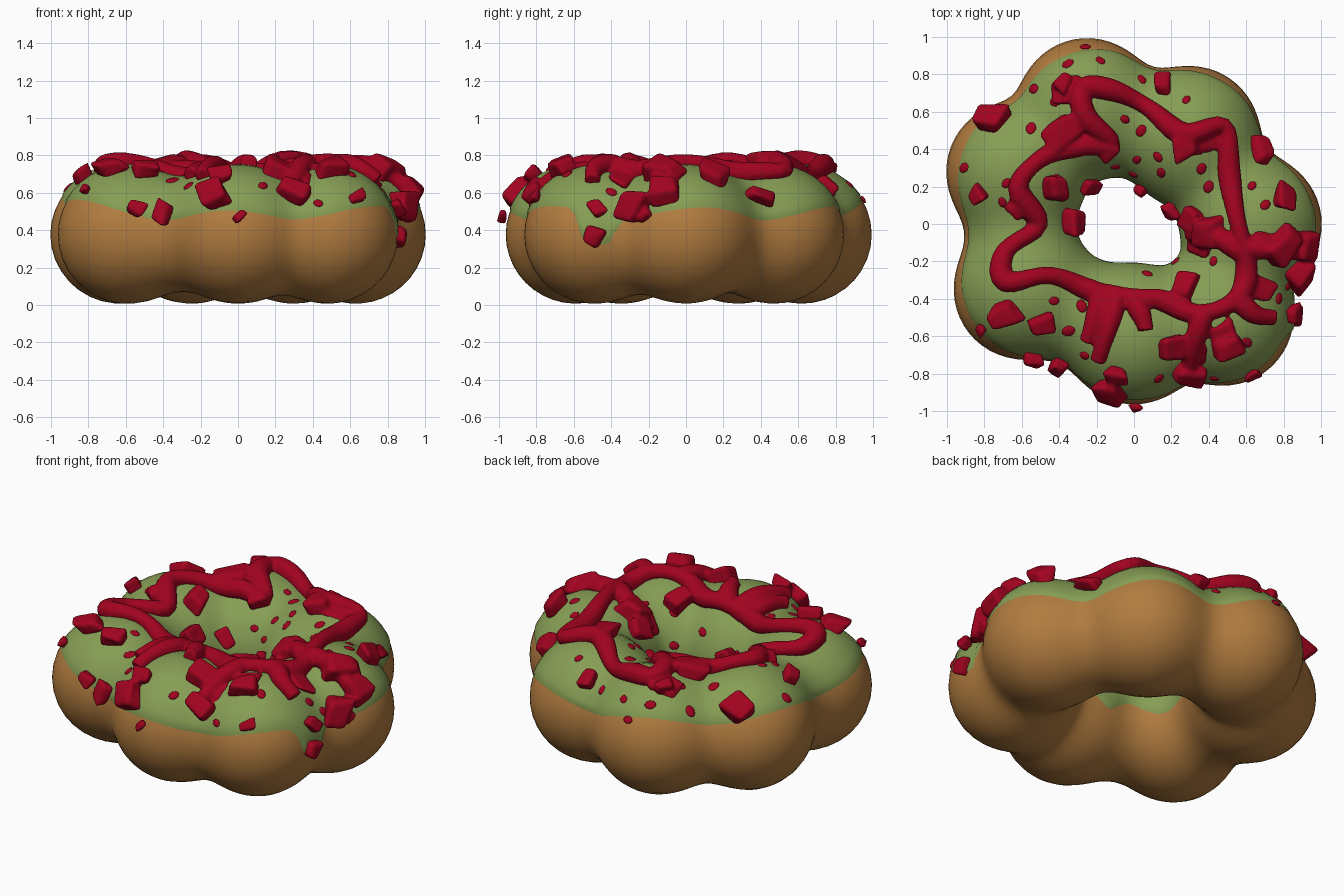
import bpy, bmesh, math, random
from mathutils import Vector, Matrix

if "Cube" in bpy.data.objects:
    bpy.data.objects.remove(bpy.data.objects["Cube"])
random.seed(4)

CZ = 0.376
LOBES = [(-.25, .62), (.3, .47), (.63, 0), (.48, -.49), (0, -.59), (-.59, -.35), (-.63, .28)]
C = [Vector((x, y, CZ)) for x, y in LOBES]
SEGS = [(C[i], C[(i + 1) % 7] - C[i]) for i in range(7)]


def mat(name, col):
    m = bpy.data.materials.new(name)
    m.diffuse_color = (*col, 1)
    m.use_nodes = True
    m.node_tree.nodes["Principled BSDF"].inputs["Base Color"].default_value = m.diffuse_color
    return m


DOUGH = mat("baked dough", (.44, .2, .05))
GREEN = mat("green icing", (.24, .34, .09))
RED = mat("red berry", (.36, .001, .014))


def sdf(p):
    """Smooth union of seven balls and the ring that joins them."""
    s = 0
    for a, d in SEGS:
        v = p - a
        h = min(1, max(0, v.dot(d) / d.length_squared))
        w = v - d * h
        w.z *= .96
        v.z *= 1.025
        s += math.exp(-(v.length - .37) / .03) + math.exp(-(w.length - .29) / .03)
    return -.03 * math.log(max(s, 1e-30))


def normal(p):
    e = .01
    return Vector([sdf(p + a) - sdf(p - a) for a in
                   (Vector((e, 0, 0)), Vector((0, e, 0)), Vector((0, 0, e)))]).normalized()


def surf(theta, phi):
    """Point where a ray from the ring centre line leaves the body."""
    u = Vector((math.cos(theta), math.sin(theta), 0))
    d = u * math.cos(phi) + Vector((0, 0, math.sin(phi)))
    lo, hi = 0, .52
    for _ in range(11):
        m = (lo + hi) / 2
        if sdf(u * .6 + Vector((0, 0, CZ)) + d * m) < 0:
            lo = m
        else:
            hi = m
    return u * .6 + Vector((0, 0, CZ)), d, lo


def on_top(x, y, z=None):
    """Drop a point on the body from above, or pull it in from the side."""
    p = Vector((x, y, .8 if z is None else z))
    while z is None and sdf(p) >= 0:
        p.z -= .01
        if p.z < .45:
            ring = Vector((x, y, 0)).normalized() * .6
            p.x += (ring.x - p.x) * .06
            p.y += (ring.y - p.y) * .06
            p.z = .8
    for _ in range(3):
        p = p - normal(p) * sdf(p)
    return p, normal(p)


def add_mesh(name, bm, m):
    bmesh.ops.recalc_face_normals(bm, faces=bm.faces)
    me = bpy.data.meshes.new(name)
    bm.to_mesh(me)
    me.materials.append(m)
    me.shade_smooth()
    ob = bpy.data.objects.new(name, me)
    bpy.context.collection.objects.link(ob)
    return ob


def loft(name, rows, m, wrap):
    bm = bmesh.new()
    vs = [[bm.verts.new(p) for p in r] for r in rows]
    n = len(rows[0])
    for i in range(len(vs)):
        a, b = vs[i], vs[(i + 1) % len(vs)]
        for j in range(n if wrap else n - 1):
            k = (j + 1) % n
            bm.faces.new((a[j], b[j], b[k], a[k]))
    return add_mesh(name, bm, m)


# Dough ring of seven fused balls, and the icing shell over it
NT = 140
dough, icing = [], []
for i in range(NT):
    th = 2 * math.pi * i / NT
    row = []
    for j in range(40):
        o, d, t = surf(th, 2 * math.pi * j / 40)
        row.append(o + d * t)
    dough.append(row)
    # icing edge height: higher at the back left, one drip at the right front
    deg = math.degrees(th)
    edge = .485 + .03 * math.cos(th - 2.2) + .015 * math.sin(7 * th + .5)
    edge -= .17 * math.exp(-(((deg - 331) / 6) ** 4))
    p0 = math.asin((edge - CZ) / .36)
    p1 = math.pi - math.asin((.31 + .03 * math.sin(5 * th) - CZ) / .33)
    row = []
    for j in range(25):
        o, d, t = surf(th, p0 + (p1 - p0) * j / 24)
        row.append(o + d * (t + (-.012 if j in (0, 24) else .007)))
    icing.append(row)
loft("dough_ring", dough, DOUGH, True)
loft("icing_shell", icing, GREEN, False)

berry = bmesh.new()   # ropes and chunks are gathered here, then fused


def add_part(me):
    berry.from_mesh(me)
    bpy.data.meshes.remove(me)


# Sauce ropes laid over the icing
def rope(pts, r, closed=False):
    n = len(pts)
    path = []
    V = [Vector(p) for p in pts]
    for i in range(n if closed else n - 1):
        g = (lambda k: V[k % n]) if closed else (lambda k: V[min(max(k, 0), n - 1)])
        a, b, c, d = g(i - 1), g(i), g(i + 1), g(i + 2)
        for s in range(5):
            t = s / 5
            path.append(.5 * (2 * b + (c - a) * t + (2 * a - 5 * b + 4 * c - d) * t * t
                              + (3 * b - a - 3 * c + d) * t ** 3))
    if not closed:
        path.append(V[-1])
    cu = bpy.data.curves.new("rope", 'CURVE')
    cu.dimensions = '3D'
    cu.bevel_depth = r
    cu.bevel_resolution = 3
    cu.use_fill_caps = True
    sp = cu.splines.new('POLY')
    sp.points.add(len(path) - 1)
    sp.use_cyclic_u = closed
    for k, q in enumerate(path):
        p, nn = on_top(q.x, q.y)
        sp.points[k].co = (*(p + nn * .022), 1)
        sp.points[k].radius = 1 + .15 * math.sin(k * .55)
    ob = bpy.data.objects.new("rope", cu)
    bpy.context.collection.objects.link(ob)
    add_part(bpy.data.meshes.new_from_object(ob.evaluated_get(bpy.context.evaluated_depsgraph_get())))
    bpy.data.objects.remove(ob)


rope([(-.27, .72), (-.1, .7), (.1, .6), (.27, .48), (.47, .52), (.5, .3), (.55, .05),
      (.6, -.2), (.55, -.4), (.35, -.48), (.15, -.42), (-.02, -.4), (-.2, -.38), (-.45, -.28), (-.68, -.31),
      (-.68, -.15), (-.52, 0), (-.62, .2), (-.5, .35), (-.3, .43), (-.12, .44), (-.26, .58)], .055, True)
for pts in ([(.38, -.48), (.33, -.62), (.28, -.78)], [(.52, -.38), (.63, -.48), (.73, -.5)],
            [(-.08, -.38), (-.13, -.55), (-.18, -.72)], [(.58, -.15), (.45, -.06), (.32, -.05)],
            [(.6, -.12), (.75, -.13), (.92, -.15)], [(.0, -.42), (.04, -.5), (.06, -.57)],
            [(-.16, -.37), (-.2, -.5), (-.24, -.62)]):
    rope(pts, .052)


# Berry chunks: jittered, bevelled blocks sitting on the surface
def block(p, n, size, flat):
    b = bmesh.new()
    bmesh.ops.create_cube(b, size=1)
    for v in b.verts:
        v.co += Vector([random.uniform(-.22, .22) for _ in range(3)])
    bmesh.ops.bevel(b, geom=b.edges[:] + b.verts[:], offset=.16, segments=2, affect='EDGES', profile=.5)
    b.transform(Matrix.Translation(p) @ n.to_track_quat('Z', 'Y').to_matrix().to_4x4()
                @ Matrix.Rotation(random.uniform(0, 6.28), 4, 'Z')
                @ Matrix.Diagonal((size * random.uniform(1.1, 1.5), size * random.uniform(.9, 1.2), size * flat, 1)))
    bmesh.ops.recalc_face_normals(b, faces=b.faces)
    me = bpy.data.meshes.new("tmp")
    b.to_mesh(me)
    b.free()
    add_part(me)


for x, y, s in [(-.75, .54, .12), (-.82, .16, .08), (-.38, .5, .13), (-.36, .74, .09), (.16, .73, .08),
                (.66, .38, .1), (.81, .13, .12), (.22, .09, .08), (-.2, .17, .08), (.05, .2, .06),
                (-.43, .2, .11), (-.36, 0, .12), (-.68, -.47, .11), (-.5, -.52, .1), (-.55, -.7, .07),
                (-.4, -.73, .09), (-.8, -.55, .05), (-.13, -.87, .12), (.01, -.95, .05), (.62, -.78, .06),
                (.87, -.5, .07), (.78, -.12, .13), (.9, -.12, .12), (.86, -.28, .12), (.28, -.35, .11),
                (.5, -.65, .12), (.2, -.65, .12), (.4, -.05, .14), (.33, .02, .1), (.2, .07, .07),
                (.28, -.78, .11), (-.08, -.8, .09), (-.62, .1, .09), (.27, .42, .12), (-.15, .42, .1)]:
    p, n = on_top(x, y)
    block(p + n * .03, n, s, .85)
for x, y, z in [(.9, -.5, .37), (.95, -.25, .5), (-.16, -.93, .62)]:
    p, n = on_top(x, y, z)
    block(p + n * .01, n, .08, .8)
# Thin smears of sauce beside the ropes
for x, y, s in [(.3, -.66, .14), (.48, -.6, .13), (-.36, .7, .12), (.35, -.1, .14), (.65, -.35, .14),
                (.4, .44, .11), (-.3, .48, .13), (.68, -.1, .13)]:
    p, n = on_top(x, y)
    block(p + n * .005, n, s, .3)

ob = add_mesh("berry_topping", berry, RED)
rm = ob.modifiers.new("fuse", 'REMESH')
rm.mode = 'VOXEL'
rm.voxel_size = .011
rm.use_smooth_shade = True
sm = ob.modifiers.new("soften", 'SMOOTH')
sm.factor = .5
sm.iterations = 4

# Small rounded berry flecks on the icing
bm = bmesh.new()
for x, y in [(-.26, .94), (-.18, .87), (.04, .77), (-.53, .72), (-.42, .65), (-.22, .51), (-.05, .56), (.04, .5),
             (-.1, .31), (0, .27), (.02, .35), (.36, .3), (-.55, .51), (-.68, .22), (-.43, -.41), (-.56, -.28),
             (-.28, -.44), (-.35, -.57), (.2, -.18), (.28, -.28), (.07, -.27), (.43, -.82), (.6, -.63),
             (.77, -.4), (.82, -.33), (.63, .2), (.7, .1), (.43, -.2), (.13, .36), (.15, .28), (-.7, .12),
             (.28, .66), (-.35, .85), (-.73, -.3), (-.26, -.7), (.13, -.82), (-.9, .3), (.4, .2)]:
    p, n = on_top(x, y)
    s = random.uniform(.02, .03)
    M = (Matrix.Translation(p + n * .006) @ n.to_track_quat('Z', 'Y').to_matrix().to_4x4()
         @ Matrix.Rotation(random.uniform(0, 6.28), 4, 'Z') @ Matrix.Diagonal((s * 1.3, s, .009, 1)))
    bmesh.ops.create_icosphere(bm, subdivisions=2, radius=1, matrix=M)
add_mesh("berry_flecks", bm, RED)
